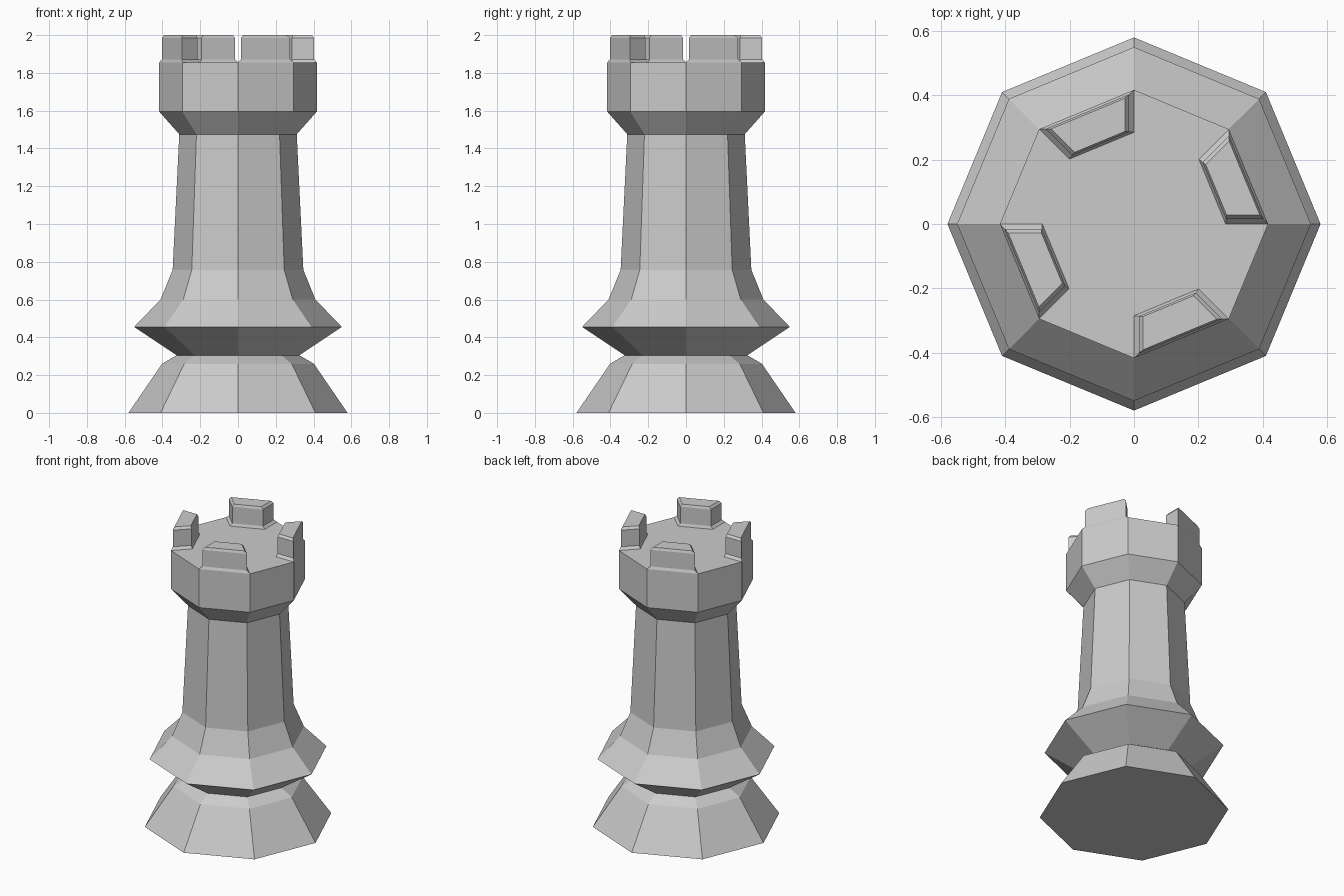
import bpy
from math import cos, sin, pi
from mathutils import Vector

if "Cube" in bpy.data.objects:
    bpy.data.objects.remove(bpy.data.objects["Cube"])


def loft(name, rings, cap_bottom=True):
    """Skin equal-length rings of points and cap the ends."""
    n = len(rings[0])
    verts = [p for ring in rings for p in ring]
    faces = [(r * n + i, r * n + (i + 1) % n, (r + 1) * n + (i + 1) % n, (r + 1) * n + i)
             for r in range(len(rings) - 1) for i in range(n)]
    faces.append(tuple(range(len(verts) - n, len(verts))))
    if cap_bottom:
        faces.append(tuple(reversed(range(n))))
    mesh = bpy.data.meshes.new(name)
    mesh.from_pydata(verts, [], faces)
    obj = bpy.data.objects.new(name, mesh)
    bpy.context.collection.objects.link(obj)
    return obj


def polar(r, a, z):
    return Vector((r * cos(a), r * sin(a), z))


# Octagonal tower: (radius, height) profile
profile = [(0.58, 0), (0.402, 0.26), (0.325, 0.305), (0.55, 0.455), (0.41, 0.6),
           (0.346, 0.757), (0.311, 1.475), (0.417, 1.595), (0.417, 1.855)]
loft("tower_body", [[polar(r, i * pi / 4, z) for i in range(8)] for r, z in profile])

# Four battlements on alternate sides, stepped in at the foot and the top
R_IN, R_OUT = 0.285, 0.417
for k in range(4):
    a, b = k * pi / 2, k * pi / 2 + pi / 4
    base = [polar(R_IN, a, 0), polar(R_OUT, a, 0), polar(R_OUT, b, 0), polar(R_IN, b, 0)]
    mid = sum(base, Vector()) / 4
    rings = [[mid + (p - mid) * s + Vector((0, 0, z)) for p in base]
             for s, z in [(1, 1.855), (0.88, 1.872), (0.88, 1.984), (0.78, 2.0)]]
    loft(f"battlement_{k + 1}", rings, cap_bottom=False)
